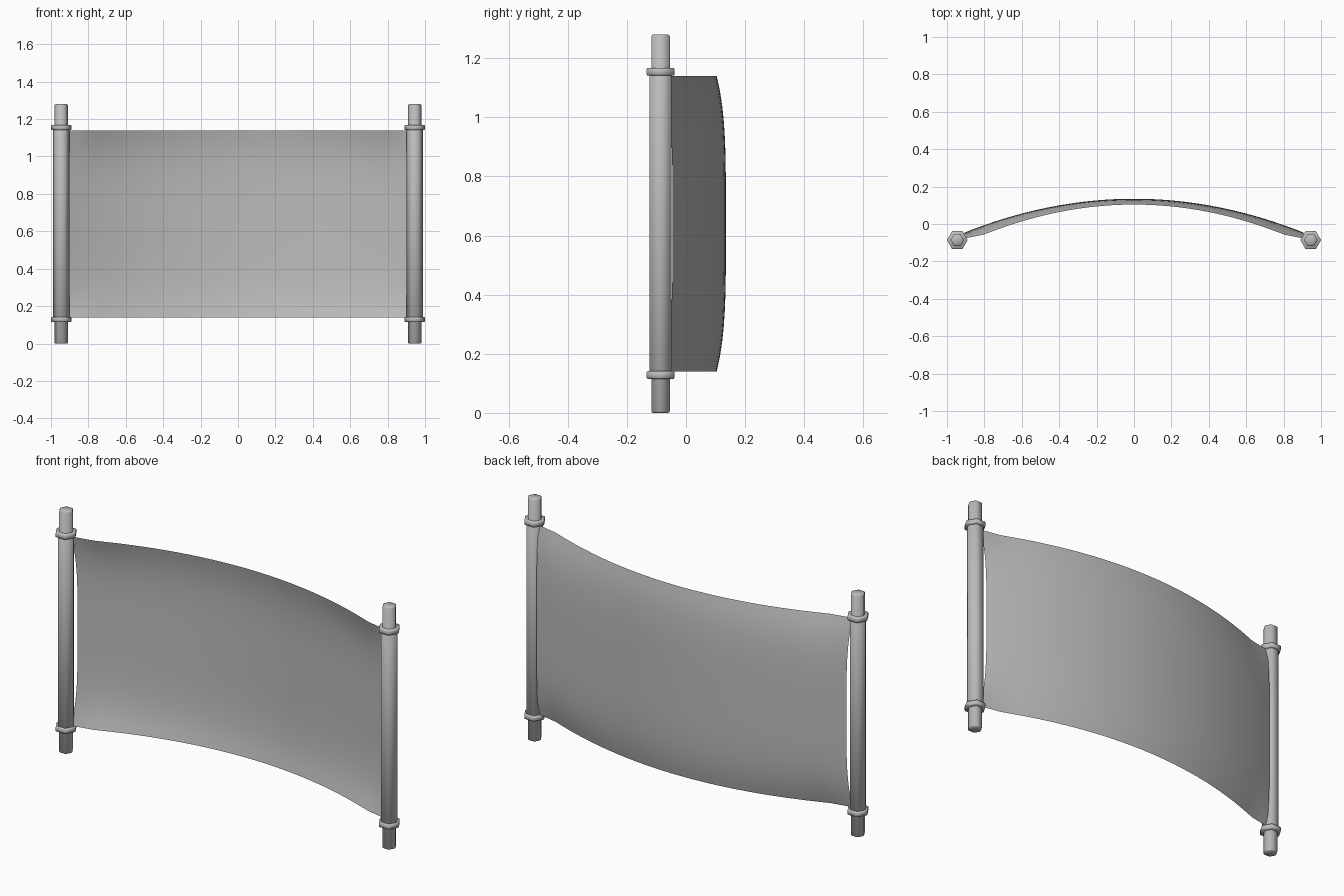
import bpy
import bmesh
import math

cube = bpy.data.objects.get("Cube")
if cube:
    bpy.data.objects.remove(cube)

POLE_X, POLE_Y = 0.945, -0.086
HEIGHT = 1.28
SHEET_LOW, SHEET_HIGH = 0.14, 1.14

grey = bpy.data.materials.new("plain grey")
grey.use_nodes = True
colour = (0.5, 0.5, 0.5, 1)
grey.diffuse_color = colour
grey.node_tree.nodes["Principled BSDF"].inputs["Base Color"].default_value = colour


def add_object(name, bm, angle):
    bmesh.ops.recalc_face_normals(bm, faces=bm.faces)
    mesh = bpy.data.meshes.new(name)
    bm.to_mesh(mesh)
    bm.free()
    obj = bpy.data.objects.new(name, mesh)
    bpy.context.collection.objects.link(obj)
    mesh.materials.append(grey)
    bpy.ops.object.select_all(action='DESELECT')
    obj.select_set(True)
    bpy.context.view_layer.objects.active = obj
    bpy.ops.object.shade_smooth_by_angle(angle=math.radians(angle))
    return obj


def hex_lathe(name, x, profile):
    """Six-sided upright solid from (radius, height) pairs."""
    bm = bmesh.new()
    rings = []
    for r, z in profile:
        rings.append([bm.verts.new((x + r * math.cos(i * math.pi / 3),
                                    POLE_Y + r * math.sin(i * math.pi / 3), z))
                      for i in range(6)])
    for a, b in zip(rings, rings[1:]):
        for i in range(6):
            j = (i + 1) % 6
            bm.faces.new((a[i], a[j], b[j], b[i]))
    bm.faces.new(rings[0])
    bm.faces.new(rings[-1])
    return add_object(name, bm, 62)


def bar(radius, low, high, chamfer):
    return [(radius - chamfer, low), (radius, low + chamfer),
            (radius, high - chamfer), (radius - chamfer, high)]


# Poles with thinner ends and collars
for side, x in (("left", POLE_X), ("right", -POLE_X)):
    hex_lathe(side + "_pole_core", x, bar(0.036, 0, HEIGHT, 0.005))
    hex_lathe(side + "_pole_sleeve", x, bar(0.043, 0.125, HEIGHT - 0.125, 0.002))
    for level, z in (("lower", 0.128), ("upper", HEIGHT - 0.126)):
        hex_lathe(f"{side}_{level}_collar", x, bar(0.055, z - 0.013, z + 0.013, 0.004))


# Billowing sheet, pinned at its four corners
def sheet_point(u, v):
    belly = 1 - v ** 4
    x = u * (0.92 - 0.014 * belly)
    a = abs(x)
    edge = 0.104 - 0.25 * a * a if a < 0.8 else -0.056 - 0.2 * (a - 0.8)
    middle = 0.135 - 0.22 * a * a
    y = edge + (middle - edge) * belly
    z = SHEET_LOW + (SHEET_HIGH - SHEET_LOW) * (v + 1) / 2
    return x, y, z


COLS, ROWS = 32, 20
bm = bmesh.new()
grid = [[bm.verts.new(sheet_point(2 * i / COLS - 1, 2 * j / ROWS - 1))
         for i in range(COLS + 1)] for j in range(ROWS + 1)]
for low, high in zip(grid, grid[1:]):
    for i in range(COLS):
        bm.faces.new((low[i], low[i + 1], high[i + 1], high[i]))
add_object("cloth_sheet", bm, 60)
